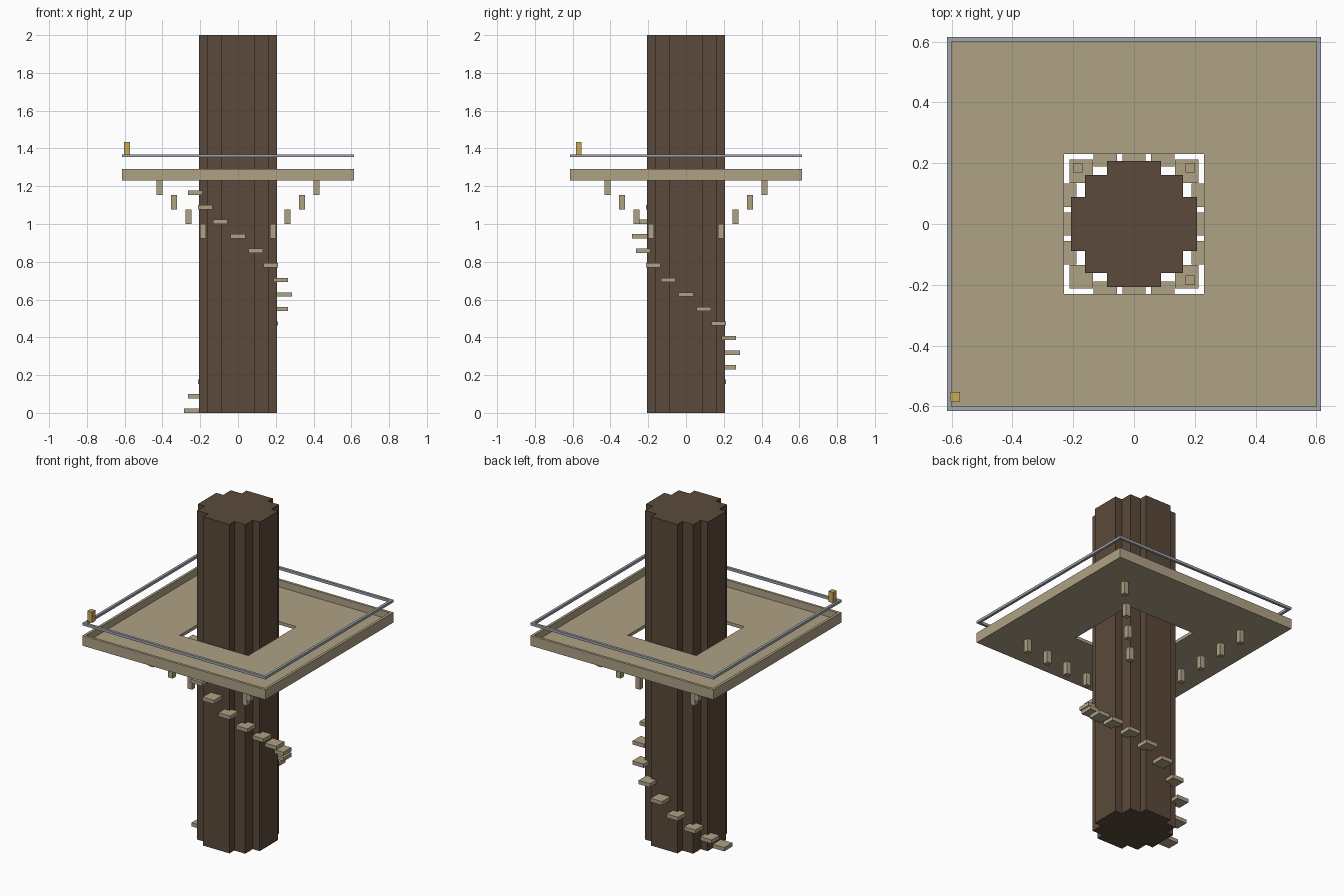
import bpy, bmesh, math

cube = bpy.data.objects.get("Cube")
if cube:
    bpy.data.objects.remove(cube, do_unlink=True)

U = 2 / 26  # one building block


def material(name, color):
    m = bpy.data.materials.new(name)
    m.use_nodes = True
    m.diffuse_color = (*color, 1)
    bsdf = next(n for n in m.node_tree.nodes if n.type == 'BSDF_PRINCIPLED')
    bsdf.inputs["Base Color"].default_value = (*color, 1)
    return m


BARK = material("dark bark", (0.105, 0.068, 0.043))
PLANK = material("pale wood", (0.43, 0.365, 0.235))
METAL = material("grey metal", (0.36, 0.38, 0.43))
GOLD = material("lantern gold", (0.58, 0.40, 0.10))


def finish(name, bm, mat):
    bmesh.ops.recalc_face_normals(bm, faces=bm.faces)
    mesh = bpy.data.meshes.new(name)
    bm.to_mesh(mesh)
    bm.free()
    mesh.materials.append(mat)
    obj = bpy.data.objects.new(name, mesh)
    bpy.context.collection.objects.link(obj)
    return obj


def box(name, center, size, mat):
    bm = bmesh.new()
    bmesh.ops.create_cube(bm, size=1)
    bmesh.ops.scale(bm, vec=size, verts=bm.verts)
    bmesh.ops.translate(bm, vec=center, verts=bm.verts)
    return finish(name, bm, mat)


def frame(name, outer, inner, z0, z1, mat):
    """Square ring between two half widths."""
    bm = bmesh.new()
    corners = [(-1, -1), (1, -1), (1, 1), (-1, 1)]
    rings = [[bm.verts.new((x * r, y * r, z)) for x, y in corners]
             for r, z in ((outer, z0), (outer, z1), (inner, z1), (inner, z0))]
    for k in range(4):
        a, b = rings[k], rings[(k + 1) % 4]
        for i in range(4):
            j = (i + 1) % 4
            bm.faces.new((a[i], a[j], b[j], b[i]))
    return finish(name, bm, mat)


# Trunk: stepped round outline, extruded to full height
quarter = [(2.7, 1.15), (2.1, 1.15), (2.1, 2.1), (1.15, 2.1), (1.15, 2.7)]
outline = []
for turn in range(4):
    for x, y in quarter:
        for _ in range(turn):
            x, y = -y, x
        outline.append((x * U, y * U, 0))
bm = bmesh.new()
base = bm.faces.new([bm.verts.new(p) for p in outline])
top = bmesh.ops.extrude_face_region(bm, geom=[base], use_keep_orig=True)["geom"]
bmesh.ops.translate(bm, vec=(0, 0, 2),
                    verts=[v for v in top if isinstance(v, bmesh.types.BMVert)])
finish("trunk", bm, BARK)

# Platform floor, raised edge and railing
deck = 16 * U
frame("platform_floor", 8 * U, 3 * U, deck, deck + 0.25 * U, PLANK)
frame("platform_edge", 8 * U, 7.8 * U, deck, deck + 0.8 * U, PLANK)
frame("railing", 8 * U, 7.8 * U, deck + 1.6 * U, deck + 1.8 * U, METAL)

# Lantern on the railing corner
box("lantern", (-0.588, -0.568, deck + 2.22 * U), (0.031, 0.031, 0.85 * U), GOLD)

# Spiral stair: one turn of sixteen treads
for i in range(16):
    a = math.pi - i * math.tau / 16
    r = 3.2 * U
    box(f"stair_tread_{i + 1}",
        (r * math.cos(a), r * math.sin(a), (i + 0.15) * U),
        (U, U, 0.3 * U), PLANK)

# Stepped diagonal braces under each platform corner
for sx in (-1, 1):
    for sy in (-1, 1):
        name = ("back" if sy > 0 else "front") + ("_left" if sx > 0 else "_right")
        for i in range(4):
            d = (2.4 + i) * U
            box(f"brace_{name}_{i + 1}", (sx * d, sy * d, (12.5 + i) * U),
                (0.4 * U, 0.4 * U, U), PLANK)
